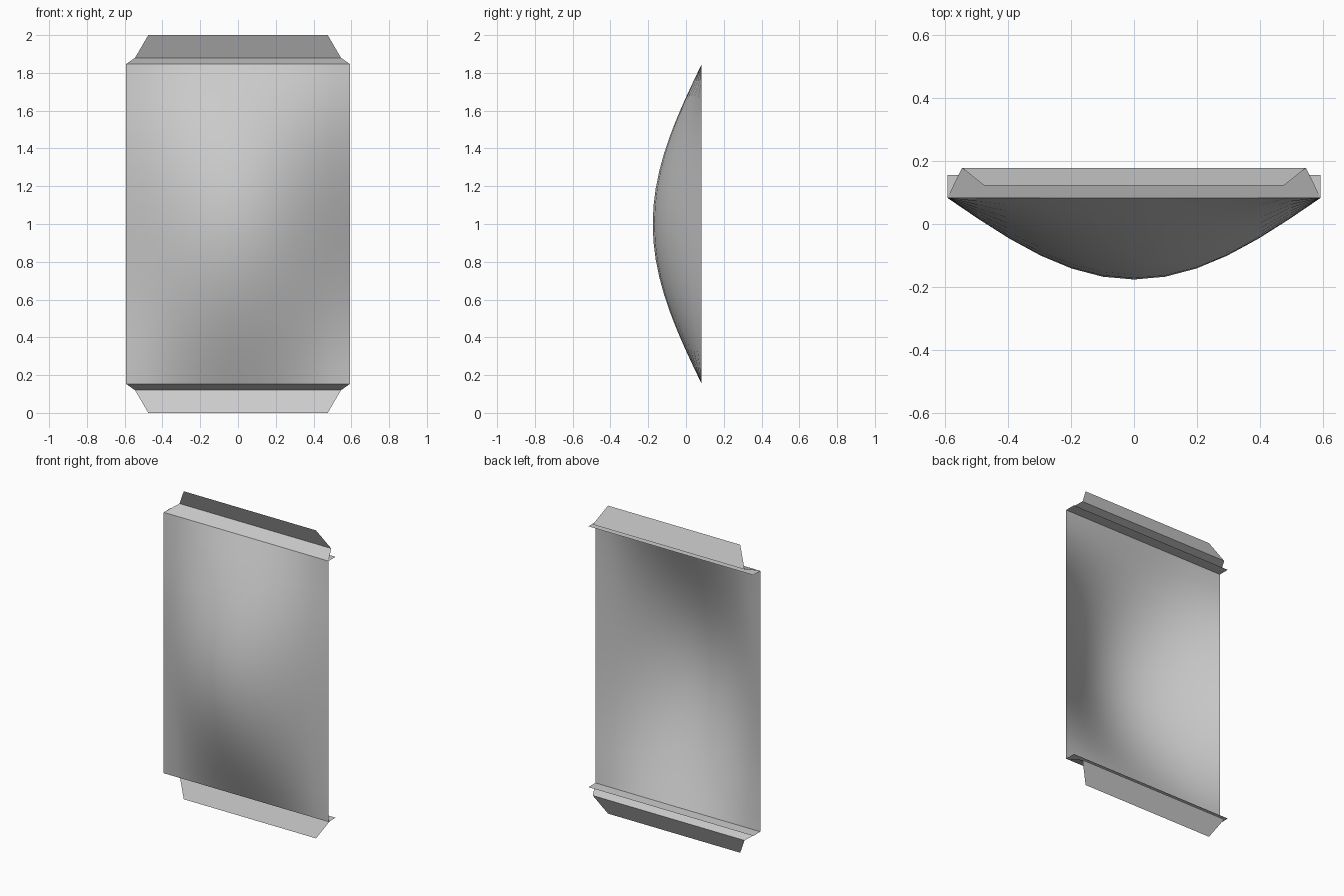
import bpy, bmesh
from math import cos, pi

cube = bpy.data.objects.get("Cube")
if cube:
    bpy.data.objects.remove(cube, do_unlink=True)

HALF_W, HALF_H, MID = 0.592, 0.847, 1.0   # panel half width, half height, centre height
RIM_Y, BULGE = 0.083, 0.259               # depth of the rim and of the bulge

grey = bpy.data.materials.new("sheet grey")
grey.use_nodes = True
colour = (0.6, 0.6, 0.6, 1)
grey.diffuse_color = colour
grey.node_tree.nodes["Principled BSDF"].inputs["Base Color"].default_value = colour


def add_object(name, bm):
    mesh = bpy.data.meshes.new(name)
    bm.to_mesh(mesh)
    bm.free()
    obj = bpy.data.objects.new(name, mesh)
    mesh.materials.append(grey)
    bpy.context.collection.objects.link(obj)
    return obj


def folded_strip(name, rows, side):
    """Sheet through rows of (half width, y, height from centre)."""
    bm = bmesh.new()
    pairs = [[bm.verts.new((s * w, y, MID + side * h)) for s in (-1, 1)]
             for w, y, h in rows]
    for (a, b), (c, d) in zip(pairs, pairs[1:]):
        face = bm.faces.new((a, b, d, c))
        if side < 0:
            face.normal_flip()
    return add_object(name, bm)


# Bulged panel: an open grid pushed forward, flat along its rim
bm = bmesh.new()
bmesh.ops.create_grid(bm, x_segments=12, y_segments=18, size=1)
for v in bm.verts:
    u, t = v.co.x, v.co.y
    bulge = BULGE * cos(u * pi / 2) * cos(t * pi / 2)
    v.co = (u * HALF_W, RIM_Y - bulge, MID + t * HALF_H)
for f in bm.faces:
    f.smooth = True
add_object("bulged_panel", bm)

# Folded flange and flat lip at the top and bottom rims
for place, side in (("top", 1), ("bottom", -1)):
    folded_strip(place + "_flange", [(HALF_W, RIM_Y, HALF_H),
                                     (0.545, 0.178, 0.88),
                                     (0.475, 0.122, 1.0)], side)
    folded_strip(place + "_lip", [(HALF_W, RIM_Y, HALF_H),
                                  (HALF_W, 0.155, HALF_H)], side)
